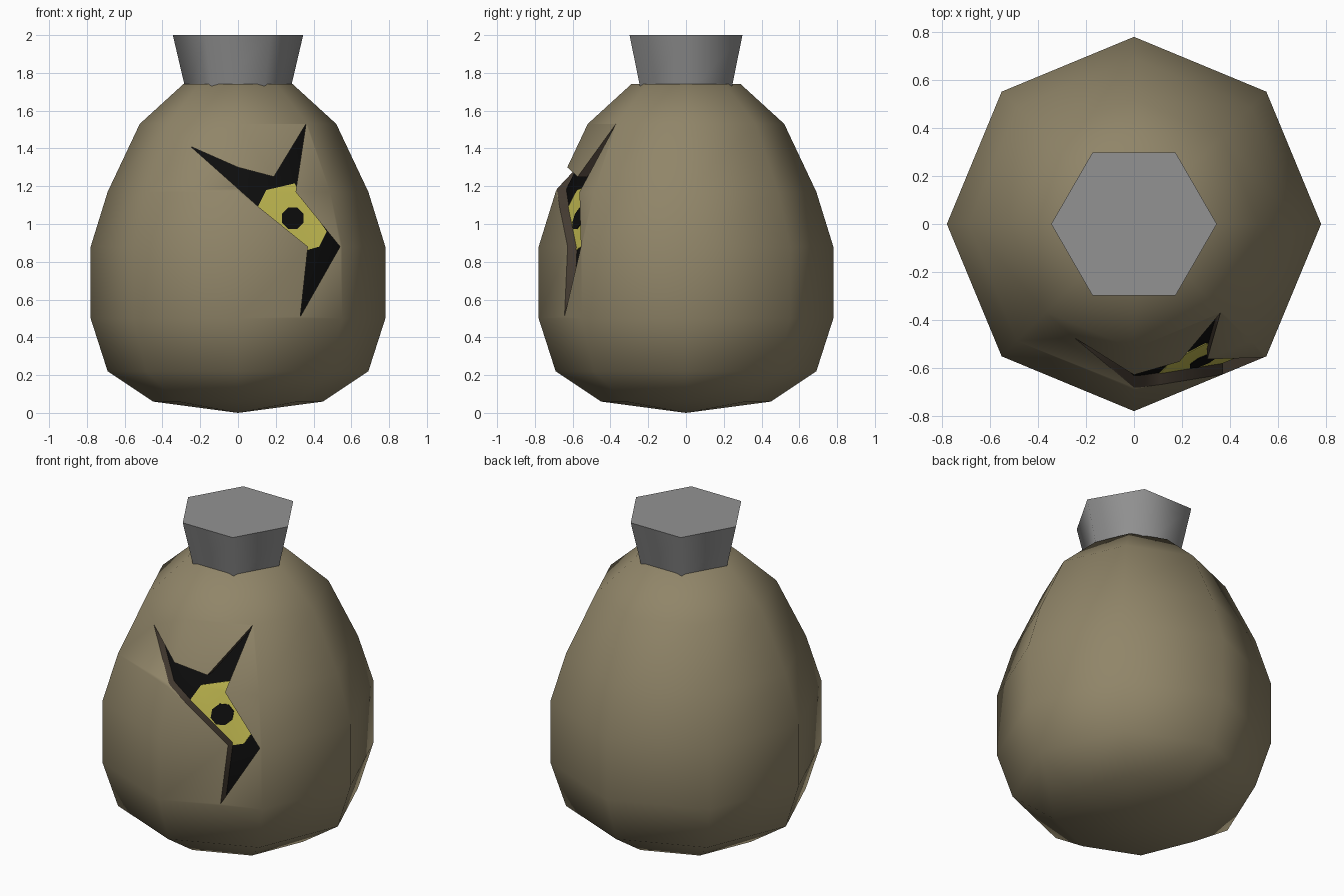
import bpy, bmesh, math

if "Cube" in bpy.data.objects:
    bpy.data.objects.remove(bpy.data.objects["Cube"], do_unlink=True)


def material(name, rgb):
    m = bpy.data.materials.new(name)
    m.use_nodes = True
    m.diffuse_color = (*rgb, 1)
    m.node_tree.nodes["Principled BSDF"].inputs["Base Color"].default_value = (*rgb, 1)
    return m


SACK = material("sack brown", (0.28, 0.235, 0.14))
WALL = material("dark torn brown", (0.06, 0.045, 0.032))
BLACK = material("black", (0.004, 0.004, 0.004))
YELLOW = material("eye yellow", (0.56, 0.51, 0.085))
GREY = material("neck grey", (0.29, 0.29, 0.29))

# Radius and height of each ring of the sack
PROFILE = [(0.45, 0.06), (0.69, 0.22), (0.78, 0.5), (0.78, 0.88),
           (0.69, 1.17), (0.52, 1.53), (0.29, 1.74)]


def make(name, bm, mats):
    bmesh.ops.recalc_face_normals(bm, faces=bm.faces)
    me = bpy.data.meshes.new(name)
    bm.to_mesh(me)
    bm.free()
    for m in mats:
        me.materials.append(m)
    ob = bpy.data.objects.new(name, me)
    bpy.context.collection.objects.link(ob)
    return ob


def activate(ob):
    bpy.ops.object.select_all(action='DESELECT')
    ob.select_set(True)
    bpy.context.view_layer.objects.active = ob


def smooth(ob, degrees):
    activate(ob)
    bpy.ops.object.shade_smooth_by_angle(angle=math.radians(degrees))


def lathe(name, mats, profile, sides, inset=0.0, pole=None):
    bm = bmesh.new()
    rings = []
    for r, z in profile:
        angles = [math.tau * i / sides for i in range(sides)]
        rings.append([bm.verts.new(((r - inset) * math.cos(a), (r - inset) * math.sin(a), z))
                      for a in angles])
    for lo, hi in zip(rings, rings[1:]):
        for i in range(sides):
            j = (i + 1) % sides
            bm.faces.new((lo[i], lo[j], hi[j], hi[i]))
    bm.faces.new(rings[-1])
    if pole is None:
        bm.faces.new(rings[0])
    else:
        tip = bm.verts.new((0, 0, pole))
        for i in range(sides):
            bm.faces.new((tip, rings[0][(i + 1) % sides], rings[0][i]))
    return make(name, bm, mats)


def prism(name, outline, mats, index=0):
    # Outline in x and z, pushed back through the front of the sack
    bm = bmesh.new()
    front = [bm.verts.new((x, -1.0, z)) for x, z in outline]
    back = [bm.verts.new((x, -0.22, z)) for x, z in outline]
    bm.faces.new(front)
    bm.faces.new(back)
    for i in range(len(front)):
        j = (i + 1) % len(front)
        bm.faces.new((front[i], front[j], back[j], back[i]))
    for f in bm.faces:
        f.material_index = index
    return make(name, bm, mats)


def boolean(ob, cutter, operation):
    activate(ob)
    mod = ob.modifiers.new("cut", 'BOOLEAN')
    mod.object = cutter
    mod.operation = operation
    mod.solver = 'EXACT'
    bpy.ops.object.modifier_apply(modifier=mod.name)
    bpy.data.objects.remove(cutter, do_unlink=True)


def inner_patch(name, mat, outline, inset):
    # Part of a slightly smaller sack, seen through the tear
    ob = lathe(name, [mat], PROFILE, 8, inset, 0.05)
    boolean(ob, prism(name + "_cutter", outline, [mat]), 'INTERSECT')
    smooth(ob, 60)


# Sack with a jagged tear
TEAR = [(-0.25, 1.41), (0.0, 1.3), (0.19, 1.25), (0.36, 1.53), (0.305, 1.17),
        (0.54, 0.88), (0.33, 0.51), (0.37, 0.88), (0.11, 1.09)]
sack = lathe("sack", [SACK, WALL], PROFILE, 8, 0.0, 0.0)
boolean(sack, prism("tear_cutter", TEAR, [SACK, WALL], 1), 'DIFFERENCE')
smooth(sack, 60)

# Dark inside, eye and pupil
inner_patch("dark_inside", BLACK, [(-0.3, 0.45), (0.6, 0.45), (0.6, 1.6), (-0.3, 1.6)], 0.05)
inner_patch("eye", YELLOW, [(0.1, 1.08), (0.15, 1.18), (0.3, 1.215), (0.33, 1.16),
                            (0.47, 0.96), (0.43, 0.88), (0.36, 0.86)], 0.046)
PUPIL = [(0.29 + 0.062 * math.cos(math.tau * (i + 0.5) / 8),
          1.03 + 0.062 * math.sin(math.tau * (i + 0.5) / 8)) for i in range(8)]
inner_patch("pupil", BLACK, PUPIL, 0.042)

# Flared six-sided neck
neck = lathe("neck", [GREY], [(0.27, 1.68), (0.345, 2.0)], 6)
smooth(neck, 65)
